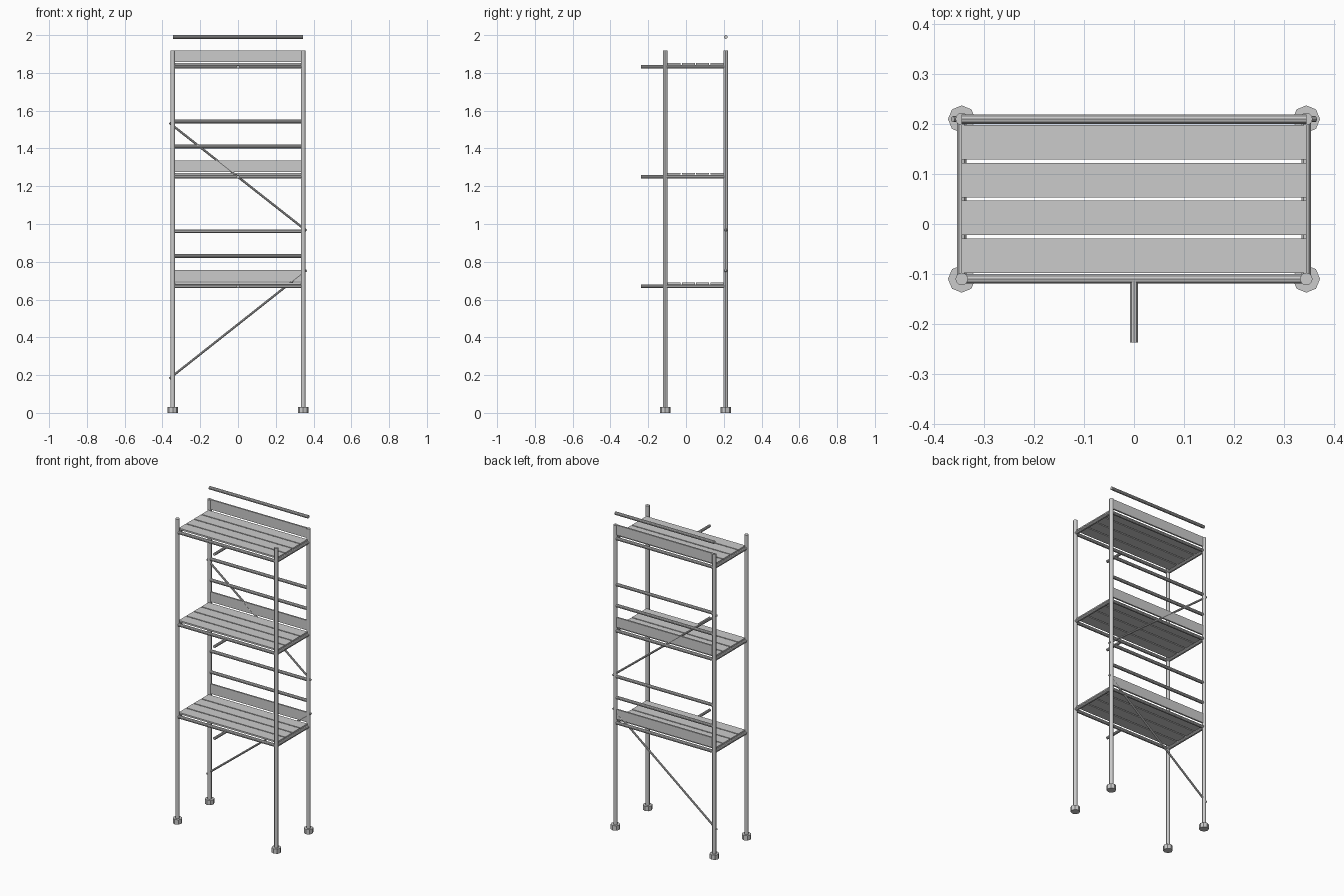
import bpy
from mathutils import Vector

cube = bpy.data.objects.get("Cube")
if cube:
    bpy.data.objects.remove(cube, do_unlink=True)

# Single galvanised grey finish
GREY = (0.6, 0.6, 0.6, 1)
metal = bpy.data.materials.new("galvanised grey")
metal.use_nodes = True
metal.diffuse_color = GREY
metal.node_tree.nodes["Principled BSDF"].inputs["Base Color"].default_value = GREY


def finish(name):
    ob = bpy.context.object
    ob.name = name
    ob.data.materials.append(metal)
    return ob


def tube(name, start, end, radius, sides=10, smooth=True):
    """Capped cylinder between two points."""
    a, b = Vector(start), Vector(end)
    bpy.ops.mesh.primitive_cylinder_add(vertices=sides, radius=radius,
                                        depth=(b - a).length, location=(a + b) / 2)
    ob = finish(name)
    ob.rotation_euler = (b - a).to_track_quat("Z", "Y").to_euler()
    if smooth:
        bpy.ops.object.shade_smooth_by_angle()
    return ob


def box(name, centre, size):
    bpy.ops.mesh.primitive_cube_add(size=1, location=centre)
    ob = finish(name)
    ob.scale = size
    return ob


X, FRONT, BACK = 0.345, -0.11, 0.21
MID = (FRONT + BACK) / 2
R = 0.01
levels = (0.67, 1.25, 1.832)

# Standards with octagonal feet
for side, x in (("right", -X), ("left", X)):
    for end, y in (("front", FRONT), ("back", BACK)):
        tube(f"{end}_{side}_post", (x, y, 0), (x, y, 1.918), 0.0125, 12)
        tube(f"{end}_{side}_foot", (x, y, 0), (x, y, 0.03), 0.0275, 8, False)

for n, z in enumerate(levels, 1):
    # Horizontal frame
    for end, y in (("front", FRONT), ("back", BACK)):
        tube(f"{end}_ledger_{n}", (-X, y, z), (X, y, z), R)
    for side, x in (("right", -X), ("left", X)):
        tube(f"{side}_transom_{n}", (x, FRONT, z), (x, BACK, z), R)

    # Deck planks and toe board
    for i in range(4):
        y = MID + (i - 1.5) * 0.0757
        box(f"plank_{n}_{i + 1}", (0, y, z + 0.016), (2 * X, 0.069, 0.01))
    box(f"toe_board_{n}", (0, BACK, z + 0.056), (2 * X, 0.01, 0.062))

    # Wall tie
    tube(f"wall_tie_{n}", (0, -0.237, z), (0, FRONT, z), 0.0085)

    # Guard rails (the top lift has only the lower one)
    for kind, dz in (("lower", 0.16), ("upper", 0.292)):
        if n < 3 or kind == "lower":
            h = min(z + dz, 1.99)
            tube(f"{kind}_guard_rail_{n}", (-X, BACK, h), (X, BACK, h), R)

# Zigzag diagonal braces on the back
tube("lower_brace", (-0.363, BACK, 0.182), (0.363, BACK, 0.756), 0.006, 8)
tube("upper_brace", (0.363, BACK, 0.964), (-0.363, BACK, 1.535), 0.006, 8)
